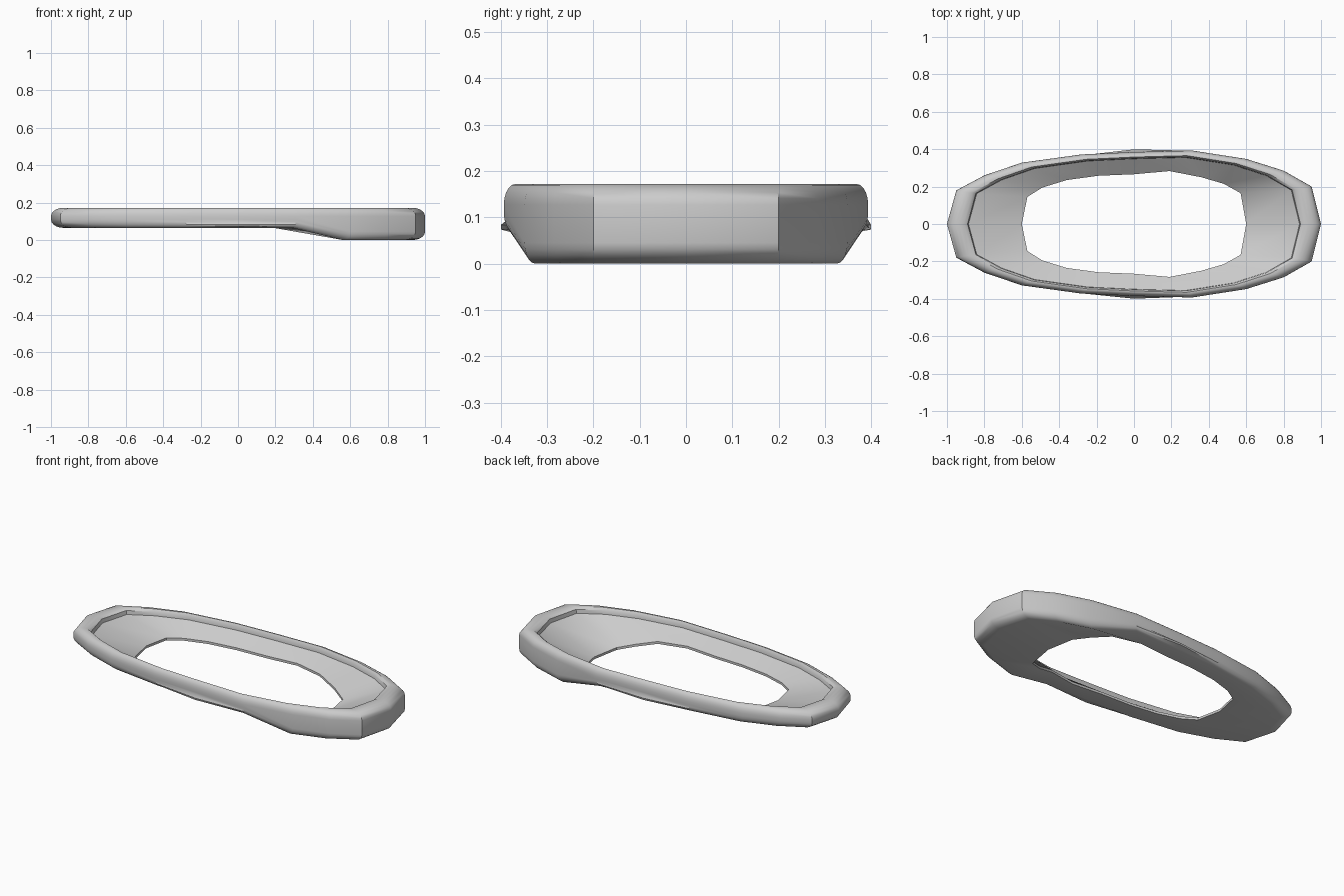
import bpy, bmesh, math

if "Cube" in bpy.data.objects:
    bpy.data.objects.remove(bpy.data.objects["Cube"])

# Half outline stations: outer x, outer y, hole x, hole y, rim underside z, hole underside z
HALF = [
    (1.00, 0.00, 0.60, 0.000, 0.000, 0.000),
    (0.95, 0.20, 0.57, 0.165, 0.000, 0.000),
    (0.80, 0.285, 0.48, 0.215, 0.000, 0.025),
    (0.60, 0.348, 0.36, 0.250, 0.000, 0.060),
    (0.31, 0.393, 0.19, 0.283, 0.065, 0.065),
    (0.00, 0.385, 0.00, 0.266, 0.065, 0.065),
    (-0.28, 0.372, -0.19, 0.258, 0.065, 0.065),
    (-0.60, 0.328, -0.36, 0.235, 0.065, 0.065),
    (-0.80, 0.260, -0.49, 0.195, 0.065, 0.065),
    (-0.95, 0.180, -0.57, 0.145, 0.065, 0.065),
    (-1.00, 0.00, -0.60, 0.000, 0.065, 0.065),
]
TOP = 0.172


def section(st, side):
    """Closed cross-section from the hole edge over the rim and back underneath."""
    ox, oy, hx, hy, zb, hz = st
    oy, hy = oy * side, hy * side
    pts = [(hx, hy, hz + 0.014), (ox * 0.885, oy * 0.905, 0.138),
           (ox * 0.89, oy * 0.91, 0.160), (ox * 0.91, oy * 0.93, TOP)]
    # rounded outer wall
    r, inset, steps = 0.045, 0.065, 5
    for i in range(steps + 1):
        a = math.pi / 2 * (1 - i / steps)
        k = 1 - inset * (1 - math.cos(a))
        pts.append((ox * k, oy * k, TOP - r * (1 - math.sin(a))))
    for i in range(steps + 1):
        a = math.pi / 2 * i / steps
        k = 1 - inset * (1 - math.cos(a))
        if abs(ox) < 0.01 and i in (2, 3):      # small side lip
            k = 1.037
        pts.append((ox * k, oy * k, zb + r * (1 - math.sin(a))))
    pts.append((hx, hy, hz))
    return pts


# Full loop of sections, mirrored across y
loop = [section(s, 1) for s in HALF] + [section(s, -1) for s in HALF[-2:0:-1]]
bm = bmesh.new()
rings = [[bm.verts.new(p) for p in sec] for sec in loop]
n, m = len(rings), len(rings[0])
for i in range(n):
    a, b = rings[i], rings[(i + 1) % n]
    for j in range(m):
        k = (j + 1) % m
        bm.faces.new((a[j], a[k], b[k], b[j]))
bmesh.ops.recalc_face_normals(bm, faces=bm.faces)
mesh = bpy.data.meshes.new("oval_frame")
bm.to_mesh(mesh)
bm.free()
frame = bpy.data.objects.new("oval_frame", mesh)
bpy.context.collection.objects.link(frame)
bpy.context.view_layer.objects.active = frame
frame.select_set(True)
bpy.ops.object.shade_smooth_by_angle(angle=math.radians(35))
